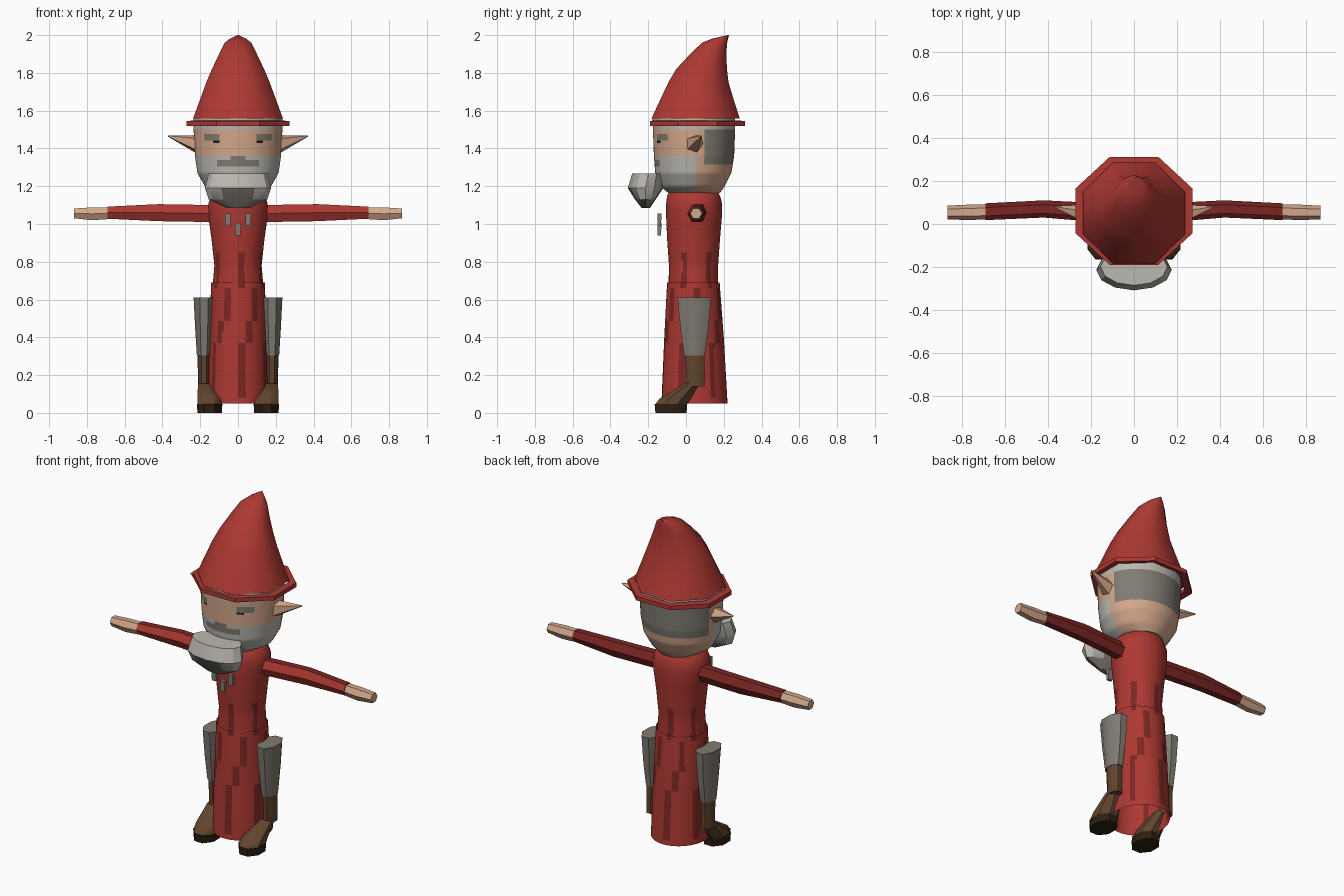
import bpy, bmesh, math
from mathutils import Vector

cube = bpy.data.objects.get("Cube")
if cube:
    bpy.data.objects.remove(cube, do_unlink=True)


def material(name, *rgb):
    mat = bpy.data.materials.new(name)
    mat.use_nodes = True
    mat.diffuse_color = (*rgb, 1)
    mat.node_tree.nodes["Principled BSDF"].inputs["Base Color"].default_value = (*rgb, 1)
    return mat


RED = material("robe red", .42, .04, .032)
DARK_RED = material("dark red", .2, .02, .017)
SKIN = material("skin", .66, .39, .26)
LIGHT = material("pale beard grey", .5, .48, .44)
GREY = material("wool grey", .22, .2, .17)
BROWN = material("boot brown", .12, .06, .027)
SOLE = material("sole brown", .025, .014, .005)
BLACK = material("eye black", .015, .013, .012)


def loft(name, rings, mats, sides=8, turn=0.0, axis="z", step=None, rule=None,
         caps=True, angle=40):
    """Skin rings of (height, low u, high u, low v, high v) along an axis."""
    if step:  # add evenly spaced rings so that colour rules have fine faces
        fine = []
        for a, b in zip(rings, rings[1:]):
            n = max(1, round(abs(b[0] - a[0]) / step))
            fine += [[p + (q - p) * i / n for p, q in zip(a, b)] for i in range(n)]
        rings = fine + [rings[-1]]
    angles = [math.tau * (i + turn) / sides for i in range(sides)]
    top_u = max(abs(math.cos(t)) for t in angles)
    top_v = max(abs(math.sin(t)) for t in angles)
    bm = bmesh.new()
    loops = []
    for h, u0, u1, v0, v1 in rings:
        loop = []
        for t in angles:
            u = (u0 + u1) / 2 + (u1 - u0) / 2 * math.cos(t) / top_u
            v = (v0 + v1) / 2 + (v1 - v0) / 2 * math.sin(t) / top_v
            loop.append(bm.verts.new((u, v, h) if axis == "z" else (h, u, v)))
        loops.append(loop)
    for a, b in zip(loops, loops[1:]):
        for i in range(sides):
            j = (i + 1) % sides
            bm.faces.new((a[i], a[j], b[j], b[i]))
    if caps:
        bm.faces.new(loops[0])
        bm.faces.new(loops[-1])
    bmesh.ops.recalc_face_normals(bm, faces=bm.faces)
    if rule:
        for f in bm.faces:
            f.material_index = mats.index(rule(f.calc_center_median(), f.normal))
    mesh = bpy.data.meshes.new(name)
    bm.to_mesh(mesh)
    bm.free()
    for m in mats:
        mesh.materials.append(m)
    obj = bpy.data.objects.new(name, mesh)
    bpy.context.collection.objects.link(obj)
    bpy.ops.object.select_all(action="DESELECT")
    obj.select_set(True)
    bpy.context.view_layer.objects.active = obj
    bpy.ops.object.shade_smooth_by_angle(angle=math.radians(angle))
    return obj


def upright(profile, x=0.0):
    """Turn (z, half width, front y, back y) into rings centred on x."""
    return [(z, x - w, x + w, f, b) for z, w, f, b in profile]


# Robe: wandering dark folds run down the cloth
def folds(c, n):
    shift = .5 if c.z > .5 and c.z < .65 else .26 if c.z > .36 and c.z < .65 else .0
    around = (math.atan2(c.y - .045, c.x) + math.pi / 2) * 6 / math.tau - shift
    dark = around % 1 < .22 and .09 < c.z < .86
    return DARK_RED if dark else RED


loft("robe_skirt", upright([(.05, .16, -.13, .22), (.4, .152, -.115, .2),
                            (.69, .142, -.1, .178)]),
     [RED, DARK_RED], sides=72, step=.03, rule=folds, caps=False)
loft("robe_torso", upright([(.66, .135, -.093, .17), (.78, .125, -.09, .17),
                            (.92, .14, -.1, .18), (1.04, .157, -.105, .19),
                            (1.11, .157, -.105, .19), (1.15, .14, -.1, .18),
                            (1.175, .115, -.085, .165)]),
     [RED, DARK_RED], sides=72, step=.04, rule=folds)


# Head: skin with painted hair, beard, brows, eyes and moustache
def face_paint(c, n):
    side, z = abs(c.x), c.z
    if z > 1.5:
        return LIGHT
    if c.y > .1:
        return GREY if z > 1.32 else SKIN
    if c.y < 0:
        if .1 < side < .14 and 1.435 < z < 1.447:
            return BLACK
        if .09 < side < .18 and 1.44 < z < 1.475:
            return GREY
        if side < .11 and 1.3 < z < 1.332 or side < .03 and 1.34 < z < 1.365:
            return GREY
    return LIGHT if c.y < .055 and z < 1.36 else SKIN


loft("head", upright([(1.165, .12, -.095, .18), (1.2, .175, -.135, .205),
                      (1.27, .215, -.163, .24), (1.36, .228, -.17, .255),
                      (1.5, .235, -.175, .26), (1.565, .235, -.178, .26)]),
     [SKIN, LIGHT, GREY, BLACK], sides=72, step=.012, rule=face_paint)

# Beard and its three loose tips
loft("beard", upright([(1.085, .06, -.235, -.19), (1.13, .155, -.27, -.16),
                       (1.19, .175, -.308, -.12), (1.268, .155, -.285, -.113)]),
     [LIGHT, GREY], sides=12, angle=30,
     rule=lambda c, n: GREY if n.z < -.5 else LIGHT)
for name, x, low in (("left", .055, .99), ("middle", 0, .94), ("right", -.055, .99)):
    loft(name + "_beard_tip", upright([(low, .014, -.15, -.132),
                                       (low + .065, .015, -.152, -.13)], x),
         [GREY], sides=4, turn=.5)

# Bent pointed hat with an eight sided brim
loft("hat_brim", upright([(1.52, .272, -.19, .312), (1.545, .272, -.19, .312),
                          (1.548, .235, -.17, .28), (1.528, .235, -.17, .28),
                          (1.52, .272, -.19, .312)]),
     [RED], turn=.5, caps=False)
loft("hat_cone", upright([(1.558, .238, -.183, .285), (1.64, .208, -.145, .258),
                          (1.75, .168, -.093, .225), (1.82, .138, -.052, .217),
                          (1.9, .1, .022, .213), (1.96, .07, .085, .218),
                          (1.98, .045, .135, .222), (2.0, .004, .22, .228)]),
     [RED], turn=.5, angle=60)

# Paired parts
for side, s in (("left", 1), ("right", -1)):
    def outward(rings):
        return [(s * r[0], *r[1:]) for r in rings]

    loft(side + "_ear", outward([(.2, 0, .09, 1.375, 1.47), (.23, 0, .09, 1.38, 1.47),
                                 (.37, .077, .083, 1.462, 1.468)]),
         [SKIN], sides=5, axis="x", angle=20)
    loft(side + "_sleeve", outward([(.12, .005, .095, 1.01, 1.1),
                                    (.42, .03, .11, 1.015, 1.105),
                                    (.69, .018, .096, 1.028, 1.092)]),
         [RED, DARK_RED], sides=6, axis="x",
         rule=lambda c, n: RED if n.y < -.5 else DARK_RED)
    loft(side + "_hand", outward([(.685, .022, .092, 1.026, 1.088),
                                  (.77, .018, .09, 1.02, 1.088),
                                  (.867, .022, .085, 1.03, 1.082)]),
         [SKIN], sides=6, axis="x")
    loft(side + "_legging", upright([(.305, .038, -.01, .1), (.45, .047, -.03, .12),
                                     (.61, .055, -.045, .132)], s * .18),
         [GREY], sides=8, turn=.5, angle=50)
    loft(side + "_boot_shaft", upright([(.14, .032, .005, .097), (.32, .034, -.005, .097)],
                                       s * .18),
         [BROWN], turn=.5, angle=50)
    loft(side + "_shoe", upright([(.045, .065, -.162, .005)], s * .15)
         + upright([(.075, .062, -.14, .025)], s * .153)
         + upright([(.155, .044, -.01, .07)], s * .168),
         [BROWN], turn=.5)
    loft(side + "_sole", upright([(0, .065, -.162, .003), (.046, .067, -.166, .006)],
                                 s * .15),
         [SOLE], turn=.5)
